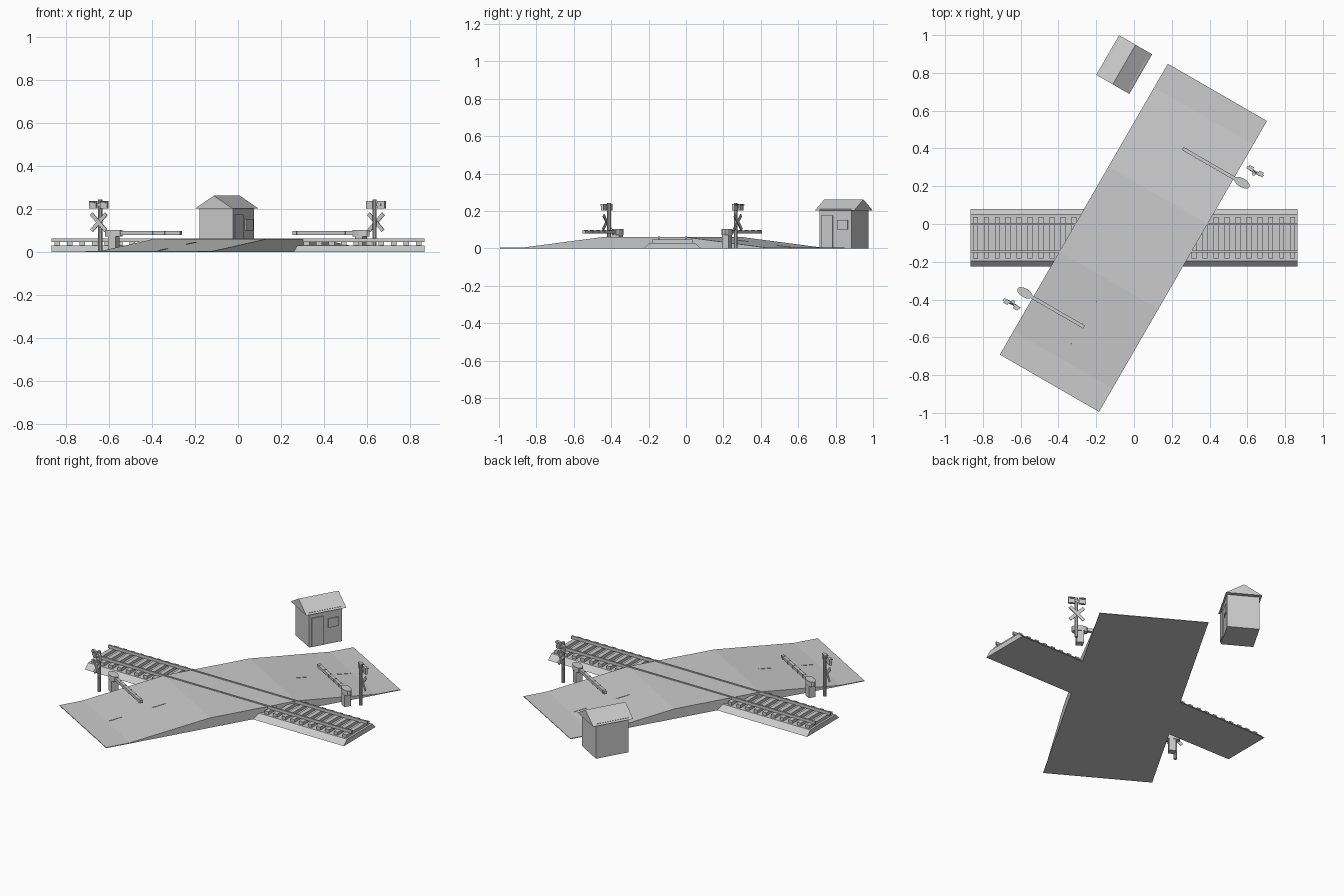
import bpy, bmesh, math
from mathutils import Matrix, Vector

if "Cube" in bpy.data.objects:
    bpy.data.objects.remove(bpy.data.objects["Cube"])

grey = bpy.data.materials.new("plain_grey")
grey.diffuse_color = (0.6, 0.6, 0.6, 1)
grey.use_nodes = True
grey.node_tree.nodes["Principled BSDF"].inputs["Base Color"].default_value = grey.diffuse_color


def frame(x, y, deg):
    return Matrix.Translation((x, y, 0)) @ Matrix.Rotation(math.radians(deg), 4, 'Z')


WORLD = Matrix.Identity(4)
ROAD = frame(-0.003, -0.073, 60)      # local x runs along the road


def finish(name, bm, m):
    bmesh.ops.recalc_face_normals(bm, faces=bm.faces)
    bm.transform(m)
    me = bpy.data.meshes.new(name)
    bm.to_mesh(me)
    bm.free()
    me.materials.append(grey)
    ob = bpy.data.objects.new(name, me)
    bpy.context.collection.objects.link(ob)
    return ob


def add_box(bm, lo, hi, tilt=None):
    lo, hi = Vector(lo), Vector(hi)
    m = Matrix.Translation((lo + hi) / 2)
    if tilt:
        m = m @ tilt
    m = m @ Matrix.Diagonal((*(hi - lo), 1))
    bmesh.ops.create_cube(bm, size=1, matrix=m)


def boxes(name, items, m):
    bm = bmesh.new()
    for it in items:
        add_box(bm, *it)
    return finish(name, bm, m)


def prism(name, pts, a, b, m, axis):
    """Extrude a 2D profile (horizontal, z) from a to b along 'x' or 'y'."""
    bm = bmesh.new()
    ends = []
    for d in (a, b):
        ends.append([bm.verts.new((p, d, z) if axis == 'y' else (d, p, z)) for p, z in pts])
    n = len(pts)
    bm.faces.new(ends[0])
    bm.faces.new(ends[1][::-1])
    for i in range(n):
        j = (i + 1) % n
        bm.faces.new((ends[0][i], ends[0][j], ends[1][j], ends[1][i]))
    return finish(name, bm, m)


def cylinder(name, c, r, h, m, sides=12, scale=(1, 1, 1)):
    bm = bmesh.new()
    bmesh.ops.create_cone(bm, cap_ends=True, segments=sides, radius1=r, radius2=r, depth=h,
                          matrix=Matrix.Translation(c) @ Matrix.Diagonal((*scale, 1)))
    return finish(name, bm, m)


# Road with a ramp on each side of the track
prism("road", [(-0.889, 0), (-0.889, 0.004), (-0.745, 0.005), (-0.26, 0.06),
               (0.26, 0.06), (0.745, 0.005), (0.889, 0.004), (0.889, 0)],
      -0.303, 0.303, ROAD, 'y')

# Centre line dashes lying on the ramps
slope = math.atan2(0.055, 0.485)
dashes = []
for side in (1, -1):
    for s in (0.43, 0.69):
        z = 0.005 + 0.055 * (0.745 - s) / 0.485
        dashes.append(((side * s - 0.04, -0.005, z - 0.002), (side * s + 0.04, 0.005, z + 0.002),
                       Matrix.Rotation(side * slope, 4, 'Y')))
boxes("centre_dashes", dashes, ROAD)

# Track bed, sleepers and rails
prism("ballast", [(-0.226, 0), (-0.195, 0.03), (0.049, 0.03), (0.08, 0)], -0.866, 0.866, WORLD, 'x')
boxes("sleepers", [((x - 0.013, -0.183, 0.025), (x + 0.013, 0.037, 0.048))
                   for x in (-0.84 + 1.68 / 29 * i for i in range(30))], WORLD)
boxes("rails", [((-0.866, y - 0.005, 0.046), (0.866, y + 0.005, 0.064))
                for y in (-0.145, 0.0)], WORLD)

# Barrier and warning sign, one set at each end of the crossing
for label, turn in (("back", 0), ("front", 180)):
    m = ROAD @ Matrix.Rotation(math.radians(turn), 4, 'Z')
    s, t = 0.54, -0.352
    boxes(label + "_barrier_cabinet", [((s - 0.02, t - 0.02, 0), (s + 0.02, t + 0.02, 0.1))], m)
    cylinder(label + "_barrier_head", (s, t, 0.088), 0.024, 0.03, m, 12, (1, 1.9, 1))
    arm = [((s - 0.009, t, 0.08), (s + 0.009, 0.01, 0.097))]
    for i in range(5):                # raised bands along the arm
        y = -0.27 + 0.065 * i
        arm.append(((s - 0.0105, y - 0.003, 0.0785), (s + 0.0105, y + 0.003, 0.0985)))
    boxes(label + "_barrier_arm", arm, m)

    s, t = 0.612, -0.383
    cylinder(label + "_signal_post", (s, t, 0.122), 0.01, 0.244, m, 10)
    boxes(label + "_crossed_boards",
          [((s + 0.009 + 0.004 * k, t - 0.055, 0.13), (s + 0.014 + 0.004 * k, t + 0.055, 0.148),
            Matrix.Rotation(math.radians(a), 4, 'X')) for k, a in ((0, 45), (1, -45))], m)
    lamps = [((s + 0.004, t - 0.03, 0.215), (s + 0.012, t + 0.03, 0.225))]
    for d in (-0.03, 0.03):           # lamp housing with a small hood
        lamps.append(((s + 0.006, t + d - 0.019, 0.202), (s + 0.02, t + d + 0.019, 0.238)))
        lamps.append(((s + 0.018, t + d - 0.013, 0.229), (s + 0.03, t + d + 0.013, 0.234)))
    boxes(label + "_signal_lamps", lamps, m)

# Keeper's hut beside the road
HUT = frame(-0.052, 0.844, 60)
boxes("hut_walls", [((-0.099, -0.09, 0), (0.099, 0.09, 0.21))], HUT)
prism("hut_roof", [(-0.101, 0.202), (0.101, 0.202), (0, 0.262)], -0.121, 0.121, HUT, 'x')
boxes("hut_door", [((-0.085, -0.097, 0.003), (-0.015, -0.088, 0.175))], HUT)
boxes("hut_window", [((0.015, -0.097, 0.1), (0.078, -0.088, 0.153))], HUT)
